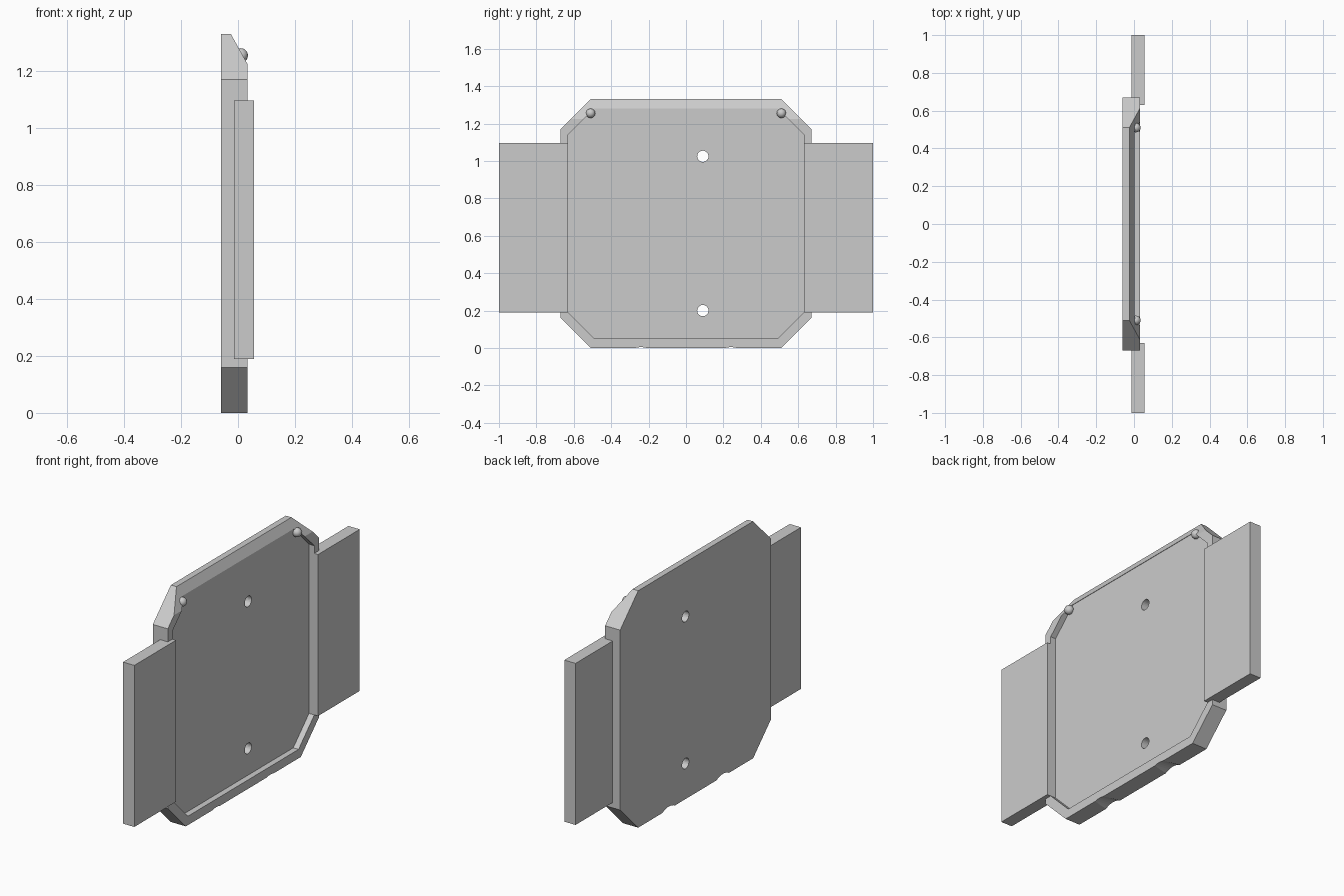
import bpy, bmesh, math
from mathutils import Vector

cube = bpy.data.objects.get("Cube")
if cube:
    bpy.data.objects.remove(cube, do_unlink=True)

grey = bpy.data.materials.new("light_grey")
grey.use_nodes = True
grey.diffuse_color = (0.6, 0.6, 0.6, 1)
grey.node_tree.nodes["Principled BSDF"].inputs["Base Color"].default_value = (0.6, 0.6, 0.6, 1)


def finish(name, bm):
    bmesh.ops.recalc_face_normals(bm, faces=bm.faces[:])
    mesh = bpy.data.meshes.new(name)
    bm.to_mesh(mesh)
    bm.free()
    mesh.materials.append(grey)
    obj = bpy.data.objects.new(name, mesh)
    bpy.context.collection.objects.link(obj)
    return obj


def prism(name, start, direction, profile):
    """Extrude a closed 3D profile, moved to start, along direction."""
    bm = bmesh.new()
    face = bm.faces.new([bm.verts.new(Vector(start) + Vector(p)) for p in profile])
    new = bmesh.ops.extrude_face_region(bm, geom=[face])["geom"]
    bmesh.ops.translate(bm, vec=direction, verts=[v for v in new if isinstance(v, bmesh.types.BMVert)])
    return finish(name, bm)


def octagon(half, bottom, top, cut):
    """Chamfered rectangle in the YZ plane."""
    right = [(half - cut, bottom), (half, bottom + cut), (half, top - cut), (half - cut, top)]
    return [(0, y, z) for y, z in right + [(-y, z) for y, z in reversed(right)]]


def circle(radius, sides):
    angles = [2 * math.pi * i / sides for i in range(sides)]
    return [(0, radius * math.cos(a), radius * math.sin(a)) for a in angles]


def cut(target, cutter):
    cutter.hide_render = True
    mod = target.modifiers.new("cut", 'BOOLEAN')
    mod.operation, mod.solver, mod.object = 'DIFFERENCE', 'EXACT', cutter
    bpy.context.view_layer.objects.active = target
    bpy.ops.object.modifier_apply(modifier=mod.name)
    bpy.data.objects.remove(cutter, do_unlink=True)


# Chamfered tray with a shallow recess on one broad side
tray = prism("tray", (-0.06, 0, 0), (0.093, 0, 0), octagon(0.67, 0, 1.33, 0.16))
cut(tray, prism("recess_cutter", (0, 0, 0), (0.2, 0, 0), octagon(0.63, 0.05, 1.28, 0.14)))

# Sloping top edge
slope = [(-0.025, 0, 1.33), (0.033, 0, 1.225), (0.091, 0, 1.12), (0.3, 0, 1.5), (-0.119, 0, 1.5)]
cut(tray, prism("slope_cutter", (0, -1, 0), (0, 2, 0), slope))

# Two through holes
for z in (0.2, 1.025):
    cut(tray, prism("hole_cutter", (-0.2, 0.09, z), (0.4, 0, 0), circle(0.03, 24)))

# Shallow tapering grooves under the bottom edge
for y in (-0.24, 0.24):
    cut(tray, prism("groove_cutter", (-0.16, y, -0.084), (0.3, 0, -0.033), circle(0.11, 48)))

# Side panels
for side, name in ((1, "rear_panel"), (-1, "front_panel")):
    panel = [(0, side * y, z) for y, z in ((0.63, 0.19), (1, 0.19), (1, 1.097), (0.63, 1.097))]
    prism(name, (-0.014, 0, 0), (0.07, 0, 0), panel)

# Small round studs in the upper corners
for side, name in ((1, "rear_stud"), (-1, "front_stud")):
    bm = bmesh.new()
    bmesh.ops.create_uvsphere(bm, u_segments=16, v_segments=10, radius=0.025)
    bmesh.ops.translate(bm, vec=(0.01, side * 0.51, 1.255), verts=bm.verts)
    for f in bm.faces:
        f.smooth = True
    finish(name, bm)
